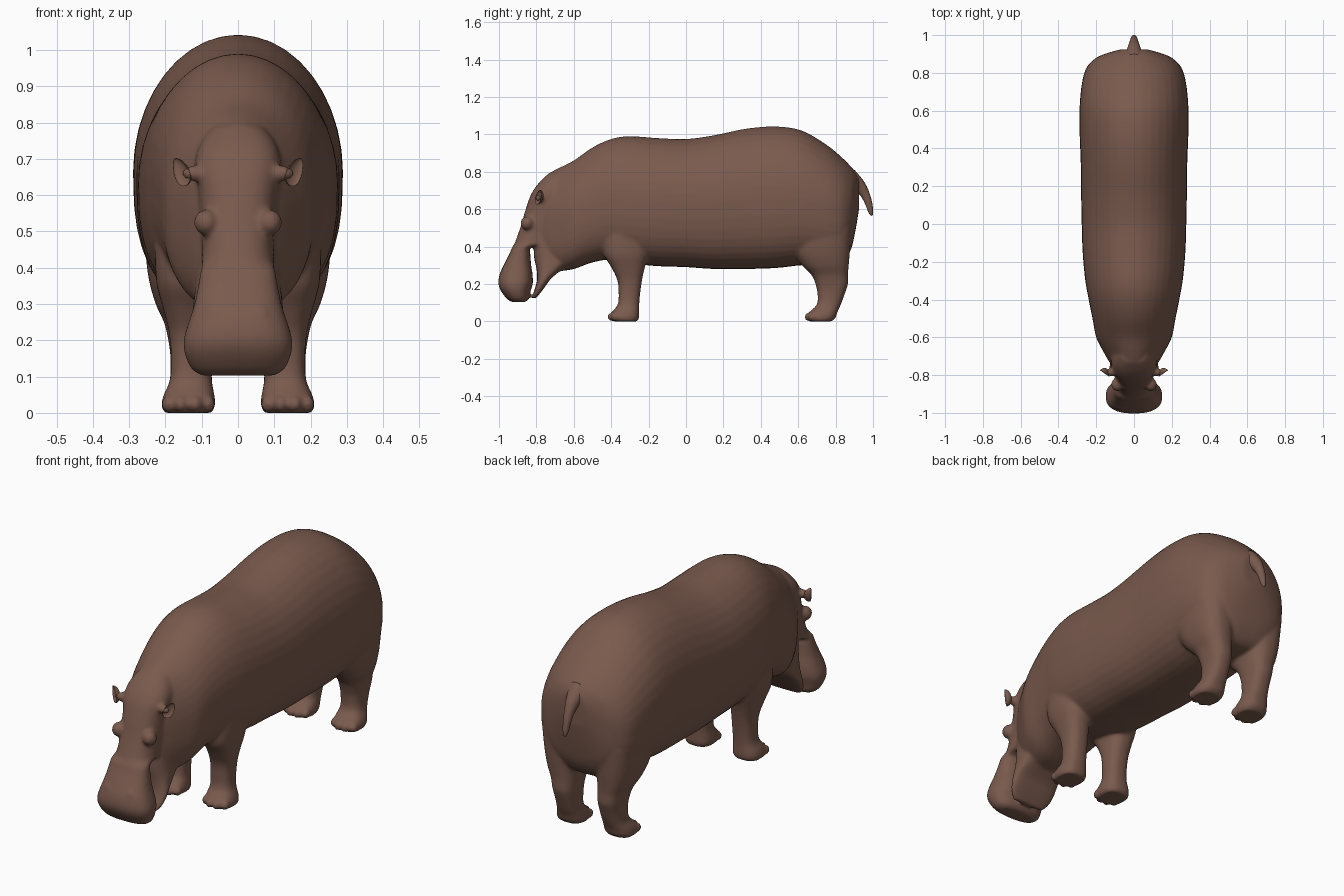
import bpy, bmesh, math
from mathutils import Vector, Matrix

if "Cube" in bpy.data.objects:
    bpy.data.objects.remove(bpy.data.objects["Cube"])

hide = bpy.data.materials.new("brown hide")
hide.diffuse_color = (0.195, 0.103, 0.075, 1)
hide.use_nodes = True
hide.node_tree.nodes["Principled BSDF"].inputs["Base Color"].default_value = hide.diffuse_color
N = 40


def spline(rows, steps=4):
    """Catmull-Rom interpolation of section rows."""
    out = []
    for i in range(len(rows) - 1):
        p = [rows[max(0, min(len(rows) - 1, i + k))] for k in (-1, 0, 1, 2)]
        for s in range(steps):
            t = s / steps
            out.append([0.5 * (2 * b + (c - a) * t + (2 * a - 5 * b + 4 * c - d) * t * t
                               + (3 * b - a - 3 * c + d) * t ** 3) for a, b, c, d in zip(*p)])
    return out + [list(rows[-1])]


def oval(e_top=2.0, e_low=2.0):
    """Unit superellipse, with separate exponents above and below."""
    pts = []
    for i in range(N):
        a = 2 * math.pi * i / N
        c, s = math.cos(a), math.sin(a)
        e = 2 / (e_top if s >= 0 else e_low)
        pts.append((math.copysign(abs(c) ** e, c), math.copysign(abs(s) ** e, s)))
    return pts


def loft(bm, rings):
    loops = [[bm.verts.new(p) for p in r] for r in rings]
    n = len(rings[0])
    for a, b in zip(loops, loops[1:]):
        for i in range(n):
            bm.faces.new((a[i], a[(i + 1) % n], b[(i + 1) % n], b[i]))
    bm.faces.new(loops[0])
    bm.faces.new(loops[-1])


def loft_along(bm, rows, e_top, e_low):
    """Rows (y, z low, z high, half width)."""
    o = oval(e_top, e_low)
    loft(bm, [[(u * w, y, (lo + hi) / 2 + v * (hi - lo) / 2) for u, v in o]
              for y, lo, hi, w in spline(rows)])


def loft_up(bm, rows, side=1, e=2.5):
    """Rows (z, y front, y back, x centre, half width)."""
    o = oval(e, e)
    loft(bm, [[(side * (x + u * w), (f + b) / 2 + v * (b - f) / 2, z) for u, v in o]
              for z, f, b, x, w in spline(rows)])


def ball(bm, loc, size):
    bmesh.ops.create_uvsphere(bm, u_segments=20, v_segments=12, radius=1,
                              matrix=Matrix.Translation(loc) @ Matrix.Diagonal((*size, 1)))


def finish(bm, name):
    bmesh.ops.recalc_face_normals(bm, faces=bm.faces)
    for f in bm.faces:
        f.smooth = True
    me = bpy.data.meshes.new(name)
    bm.to_mesh(me)
    bm.free()
    me.materials.append(hide)
    ob = bpy.data.objects.new(name, me)
    bpy.context.collection.objects.link(ob)
    return ob


bm = bmesh.new()

# Barrel trunk and neck
loft_along(bm, [
    (-.775, .35, .73, .10), (-.74, .29, .785, .125), (-.68, .27, .82, .16),
    (-.60, .28, .86, .20), (-.50, .315, .93, .22), (-.40, .33, .975, .24),
    (-.30, .31, .99, .258), (-.15, .295, .98, .272), (0, .29, .975, .277),
    (.15, .28, .995, .28), (.32, .28, 1.03, .282), (.48, .285, 1.042, .288),
    (.62, .30, 1.02, .288), (.75, .30, .945, .275), (.83, .31, .88, .25),
    (.88, .38, .83, .20), (.905, .48, .80, .14), (.925, .60, .765, .07)], 2.0, 2.7)

# Head and muzzle, hanging down in front of the neck
loft_up(bm, [
    (.103, -.93, -.86, 0, .10), (.12, -.957, -.84, 0, .127), (.16, -.988, -.832, 0, .146),
    (.20, -1.003, -.82, 0, .150), (.25, -.997, -.82, 0, .136), (.30, -.975, -.828, 0, .12),
    (.36, -.945, -.832, 0, .108), (.395, -.93, -.826, 0, .103), (.42, -.915, -.70, 0, .10),
    (.47, -.897, -.65, 0, .10), (.52, -.88, -.62, 0, .105), (.60, -.857, -.60, 0, .11),
    (.68, -.828, -.60, 0, .12), (.74, -.787, -.60, 0, .105), (.79, -.735, -.60, 0, .07)])

# Lower jaw, behind the mouth slit
loft_up(bm, [
    (.123, -.825, -.802, 0, .09), (.15, -.816, -.78, 0, .115), (.19, -.803, -.75, 0, .128),
    (.23, -.795, -.72, 0, .13), (.28, -.799, -.66, 0, .125), (.33, -.81, -.60, 0, .12),
    (.38, -.813, -.60, 0, .115), (.44, -.815, -.60, 0, .11)], e=3)

front_leg = [
    (0, -.385, -.26, .138, .066), (.02, -.405, -.25, .137, .074), (.05, -.395, -.25, .135, .07),
    (.09, -.365, -.25, .13, .058), (.15, -.36, -.245, .128, .057), (.22, -.367, -.235, .13, .06),
    (.29, -.40, -.22, .137, .07), (.36, -.44, -.20, .14, .085), (.46, -.45, -.19, .14, .09)]
hind_leg = [
    (0, .66, .78, .138, .066), (.02, .648, .80, .137, .074), (.05, .66, .81, .135, .07),
    (.09, .70, .828, .13, .058), (.15, .703, .85, .128, .058), (.20, .692, .866, .13, .062),
    (.25, .67, .866, .134, .07), (.30, .62, .87, .142, .085), (.38, .57, .877, .148, .10),
    (.50, .56, .885, .15, .11)]

for s in (1, -1):
    # Legs with four toes each
    for leg in (front_leg, hind_leg):
        loft_up(bm, leg, s)
        for dx, dy in ((-.055, .028), (-.02, .008), (.02, .008), (.055, .028)):
            ball(bm, (s * (.137 + dx), leg[1][1] + dy, .024), (.019, .024, .024))
    # Eye brows, nostril pads
    ball(bm, (s * .088, -.85, .525), (.034, .036, .036))
    ball(bm, (s * .06, -.965, .265), (.03, .022, .03))
    # Ear stalks
    ball(bm, (s * .12, -.785, .66), (.035, .022, .022))

# Blend the parts into one skin
body = finish(bm, "body")
m = body.modifiers.new("blend", 'REMESH')
m.mode = 'VOXEL'
m.voxel_size = .008
m.use_smooth_shade = True
m = body.modifiers.new("soften", 'SMOOTH')
m.factor = .5
m.iterations = 9

# Cupped ears, hollow towards the front
for s, name in ((1, "left_ear"), (-1, "right_ear")):
    bm = bmesh.new()
    bmesh.ops.create_uvsphere(bm, u_segments=24, v_segments=16, radius=1)
    for v in bm.verts:
        x, y, z = v.co
        y = y if y > 0 else -y * .45
        p = Vector((x * .024 * (1 - .25 * z), y * .028, z * .042))
        p = Matrix.Rotation(math.radians(28), 3, 'Y') @ p
        p = Matrix.Rotation(math.radians(35), 3, 'Z') @ p
        v.co = (s * (p.x + .158), p.y - .79, p.z + .664)
    finish(bm, name)

# Short curved tail
bm = bmesh.new()
tail = spline([(.87, .765, .055), (.925, .725, .036), (.957, .68, .025),
               (.977, .63, .019), (.988, .585, .013), (.994, .565, .004)])
rings = []
for i, (y, z, r) in enumerate(tail):
    a, b = tail[max(i - 1, 0)], tail[min(i + 1, len(tail) - 1)]
    d = Vector((b[0] - a[0], b[1] - a[1])).normalized()
    rings.append([(u * r, y - v * r * d.y, z + v * r * d.x) for u, v in oval()])
loft(bm, rings)
finish(bm, "tail")
